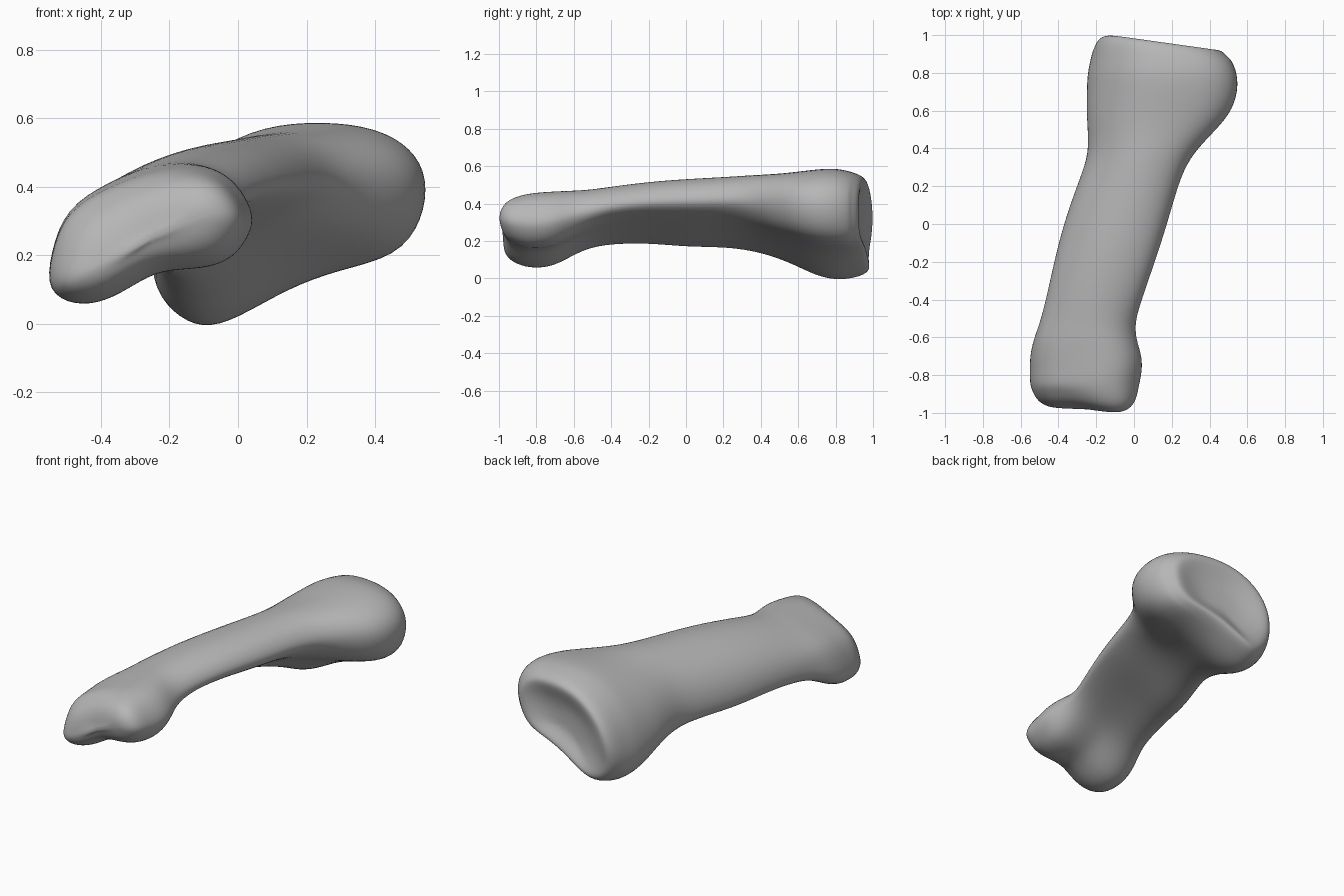
import bpy, bmesh, math
from mathutils import Vector

cube = bpy.data.objects.get("Cube")
if cube:
    bpy.data.objects.remove(cube, do_unlink=True)

bone = bpy.data.materials.new("bone_grey")
bone.use_nodes = True
colour = (0.47, 0.47, 0.47, 1)
bone.diffuse_color = colour
bsdf = bone.node_tree.nodes["Principled BSDF"]
bsdf.inputs["Base Color"].default_value = colour
bsdf.inputs["Roughness"].default_value = 0.7

# Unit cross-sections, from the lowest point round by the +x side
HEAD = [(.13, 0), (.28, .03), (.42, .15), (.55, .26), (.76, .26), (.9, .33), (.98, .5), (1, .63),
        (.94, .81), (.84, .95), (.69, 1), (.5, .96), (.28, .84), (.08, .67), (.01, .36), (-.01, .1)]
SHAFT = [(.14, -.02), (.29, .05), (.45, .18), (.62, .3), (.8, .42), (.94, .54), (1, .65), (.97, .79),
         (.88, .93), (.7, 1), (.5, .98), (.32, .88), (.14, .7), (.02, .45), (-.02, .18), (.01, .02)]
BASE = [(.18, -.01), (.31, .04), (.5, .19), (.69, .28), (.9, .34), (.99, .51), (1.01, .72), (.95, .87),
        (.82, .97), (.63, 1), (.41, .98), (.22, .86), (.08, .66), (.01, .42), (0, .21), (.07, .07)]

# Stations along the bone: y, x range, z range
STATIONS = [(-.85, -.545, .025, .06, .452), (-.78, -.545, .04, .055, .46), (-.7, -.545, .04, .07, .465),
            (-.61, -.525, .01, .12, .47), (-.52, -.49, .005, .165, .475), (-.4, -.455, .04, .19, .49),
            (-.2, -.41, .11, .195, .515), (0, -.36, .175, .175, .53), (.2, -.29, .23, .175, .54),
            (.35, -.235, .29, .155, .55), (.47, -.235, .4, .12, .555), (.58, -.245, .5, .075, .565),
            (.7, -.245, .54, .015, .58), (.8, -.24, .535, -.005, .585), (.87, -.225, .505, 0, .57)]


def smooth(a, b, t):
    t = max(0, min(1, (t - a) / (b - a)))
    return t * t * (3 - 2 * t)


def section(y, x0, x1, z0, z1):
    """Blend the three outlines and fit the result to the station."""
    head, base = 1 - smooth(-.7, -.35, y), smooth(.2, .65, y)
    ring = []
    for h, s, b in zip(HEAD, SHAFT, BASE):
        u, v = (h[i] * head + b[i] * base + s[i] * (1 - head - base) for i in (0, 1))
        u, v = .5 + (u - .5) * 1.03, .5 + (v - .5) * 1.03
        ring.append(Vector((x0 + u * (x1 - x0), y, z0 + v * (z1 - z0))))
    return ring


LONG = Vector((math.cos(.5), 0, math.sin(.5)))


def cap(ring, y, along, across, bend):
    """Shrink an end ring along and across the tilted axis, with its own y offset."""
    mid = sum(ring, Vector()) / len(ring)
    out = []
    for p in ring:
        d = p - mid
        s = d.dot(LONG)
        q = mid + LONG * s * along + (d - LONG * s) * across
        q.y = y + bend(q, s * along)
        out.append(q)
    return out


rings = [section(*s) for s in STATIONS]

# Rounded two-lobed head with a shallow groove between the lobes
groove = lambda p, s: .024 * math.exp(-((s + .02) / .13) ** 2) - .02 * s / .3
front = [cap(rings[0], y, a, c, groove) for y, a, c in
         ((-.995, .5, .12), (-.985, .72, .4), (-.957, .88, .68), (-.91, .96, .87))]

# Slanted base rim, rounded off at its lower tip, around a shallow joint face
slant = lambda p, s: -.14 * (p.x - .15) - 2.5 * max(0, -s - .22) ** 2
back = [cap(rings[-1], y, a, c, slant) for y, a, c in
        ((.927, .96, .94), (.963, .88, .85), (.963, .77, .72), (.938, .57, .5), (.918, .28, .25))]
rings = front + rings + back

# Skin the rings
n = len(HEAD)
verts = [p for r in rings for p in r]
faces = [(i * n + j, i * n + (j + 1) % n, (i + 1) * n + (j + 1) % n, (i + 1) * n + j)
         for i in range(len(rings) - 1) for j in range(n)]
last = (len(rings) - 1) * n
faces += [tuple(reversed(range(n))), tuple(range(last, last + n))]
mesh = bpy.data.meshes.new("finger_bone")
mesh.from_pydata(verts, [], faces)
mesh.materials.append(bone)
obj = bpy.data.objects.new("finger_bone", mesh)
bpy.context.collection.objects.link(obj)

# Consistent outward normals, smooth surface
bm = bmesh.new()
bm.from_mesh(mesh)
bmesh.ops.recalc_face_normals(bm, faces=bm.faces)
for f in bm.faces:
    f.smooth = True
bm.to_mesh(mesh)
bm.free()
sub = obj.modifiers.new("smooth_surface", 'SUBSURF')
sub.levels = sub.render_levels = 2
